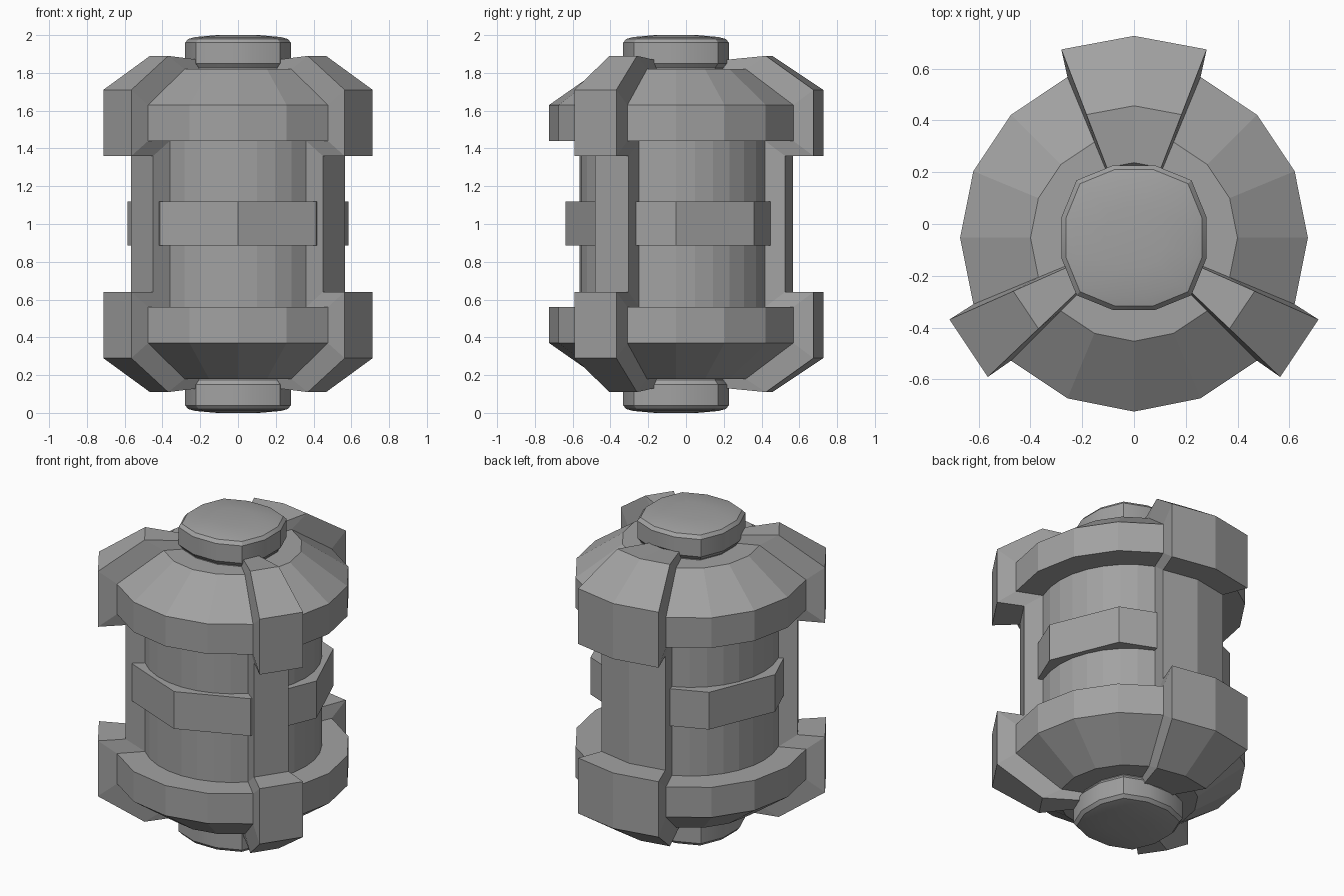
import bpy, bmesh
from math import radians, sin, cos

old = bpy.data.objects.get("Cube")
if old:
    bpy.data.objects.remove(old, do_unlink=True)

AXIS_Y = -0.053   # the body axis sits slightly forward of the centre
MID_Z = 1.0       # everything is mirrored about this height

grey = bpy.data.materials.new("plain grey")
grey.use_nodes = True
grey.diffuse_color = (0.36, 0.36, 0.36, 1)
grey.node_tree.nodes["Principled BSDF"].inputs["Base Color"].default_value = (0.36, 0.36, 0.36, 1)


def polar(radius, degrees, z):
    a = radians(degrees)
    return (radius * cos(a), AXIS_Y + radius * sin(a), z)


def loft(name, loops, smooth=False):
    """Skin a stack of equal closed loops and cap both ends."""
    bm = bmesh.new()
    rows = [[bm.verts.new(p) for p in loop] for loop in loops]
    n = len(rows[0])
    for a, b in zip(rows, rows[1:]):
        for i in range(n):
            j = (i + 1) % n
            bm.faces.new((a[i], a[j], b[j], b[i]))
    bm.faces.new(rows[0])
    bm.faces.new(rows[-1])
    bmesh.ops.recalc_face_normals(bm, faces=bm.faces)
    mesh = bpy.data.meshes.new(name)
    bm.to_mesh(mesh)
    bm.free()
    mesh.materials.append(grey)
    obj = bpy.data.objects.new(name, mesh)
    bpy.context.collection.objects.link(obj)
    if smooth:
        bpy.ops.object.select_all(action='DESELECT')
        obj.select_set(True)
        bpy.context.view_layer.objects.active = obj
        bpy.ops.object.shade_smooth_by_angle(angle=radians(30))
    return obj


def lathe(name, profile, sides):
    return loft(name, [[polar(r, 360 * i / sides, z) for i in range(sides)]
                       for r, z in profile])


# Central cylinder and the eight-sided belt around it
lathe("core", [(0.51, 0.5), (0.51, 1.5)], 32)
lathe("belt", [(0.585, 0.885), (0.585, 1.12)], 8)

# Bulged square outline of the end caps
cap_outline = []
for turn in range(4):
    c, s = cos(radians(90 * turn)), sin(radians(90 * turn))
    for x, y in ((0.28, -0.08), (0.28, 0.08), (0.222, 0.222)):
        cap_outline.append((x * c - y * s, x * s + y * c))

# Flared collars and end caps, top and bottom
for side, sign in (("top", 1), ("bottom", -1)):
    collar = [(0.672, 0.44), (0.672, 0.63), (0.40, 0.82)]
    lathe(side + "_collar", [(r, MID_Z + sign * h) for r, h in collar], 16)
    layers = [(0.93, 0.80), (0.93, 0.825), (1, 0.85), (1, 0.96),
              (0.94, 0.98), (0.8, 0.99), (0.4, 1.0)]
    loft(side + "_cap",
         [[(x * k, AXIS_Y + y * k, MID_Z + sign * h) for x, y in cap_outline]
          for k, h in layers], smooth=True)

# Braces: the body outline thickened outward, with slightly tapered sides
inner_half = [(0.25, 0.82), (0.40, 0.82), (0.672, 0.63), (0.672, 0.44), (0.51, 0.44)]
outer_half = [(0.29, 0.87), (0.51, 0.89), (0.78, 0.71), (0.78, 0.36), (0.62, 0.36)]


def full_profile(half):
    return ([(r, MID_Z + h) for r, h in half]
            + [(r, MID_Z - h) for r, h in reversed(half)])


def brace(name, angles, inset=1.4):
    outer_angles = [angles[0] + inset, *angles[1:-1], angles[-1] - inset]
    loops = []
    for (ri, zi), (ro, zo) in zip(full_profile(inner_half), full_profile(outer_half)):
        loops.append([polar(ri, a, zi) for a in angles]
                     + [polar(ro, a, zo) for a in reversed(outer_angles)])
    loft(name, loops)


brace("back_brace", [67.5, 90, 112.5])
brace("left_brace", [-45, -22.5])
brace("right_brace", [-157.5, -135])
